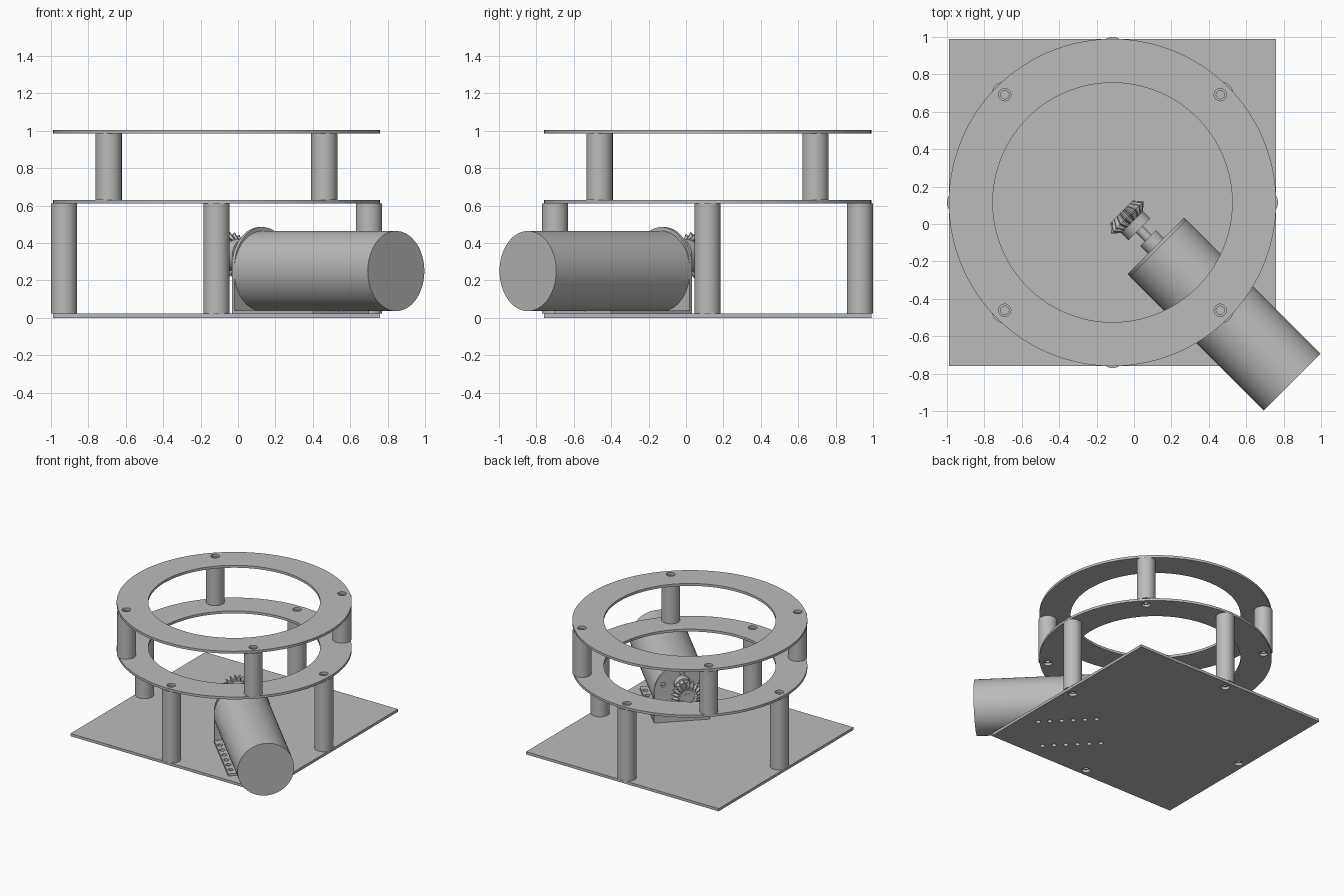
import bpy, bmesh
from math import sin, cos, pi, radians
from mathutils import Matrix, Vector

if "Cube" in bpy.data.objects:
    bpy.data.objects.remove(bpy.data.objects["Cube"])

GREY = bpy.data.materials.new("light grey")
GREY.use_nodes = True
GREY.diffuse_color = (0.5, 0.5, 0.5, 1)
GREY.node_tree.nodes["Principled BSDF"].inputs["Base Color"].default_value = (0.5, 0.5, 0.5, 1)

CX, CY = -0.115, 0.115      # centre of the frame
POST_CIRCLE = 0.815
HOLE, BORE = 0.033, 0.022
SHAFT_Z = 0.335
# Motor frames: axis_frame maps (across, up, along), floor_frame maps (along, across, up)
D = 0.5 ** 0.5
axis_frame = Matrix(((D, 0, D, 0), (D, 0, -D, 0), (0, 1, 0, 0), (0, 0, 0, 1)))
floor_frame = Matrix.Rotation(radians(-45), 4, "Z")


def circle(r, x=0, y=0, n=64):
    return [(x + r * cos(2 * pi * i / n), y + r * sin(2 * pi * i / n)) for i in range(n)]


def rect(x0, x1, y0, y1):
    return [(x0, y0), (x1, y0), (x1, y1), (x0, y1)]


def finish(obj):
    obj.data.materials.clear()
    obj.data.materials.append(GREY)
    bpy.ops.object.select_all(action="DESELECT")
    obj.select_set(True)
    bpy.context.view_layer.objects.active = obj
    bpy.ops.object.shade_smooth_by_angle(angle=radians(30))


def mesh_object(name, bm, matrix):
    bmesh.ops.recalc_face_normals(bm, faces=bm.faces)
    mesh = bpy.data.meshes.new(name)
    bm.to_mesh(mesh)
    bm.free()
    obj = bpy.data.objects.new(name, mesh)
    bpy.context.collection.objects.link(obj)
    obj.matrix_world = matrix
    finish(obj)
    return obj


def plate(name, loops, z0, z1, matrix=Matrix()):
    """Extrude an outline, with any further loops as holes, from z0 to z1."""
    curve = bpy.data.curves.new(name, "CURVE")
    curve.dimensions, curve.fill_mode = "2D", "BOTH"
    curve.extrude = (z1 - z0) / 2
    for loop in loops:
        spline = curve.splines.new("POLY")
        spline.points.add(len(loop) - 1)
        for point, (x, y) in zip(spline.points, loop):
            point.co = (x, y, 0, 1)
        spline.use_cyclic_u = True
    temp = bpy.data.objects.new(name + "_outline", curve)
    bpy.context.collection.objects.link(temp)
    graph = bpy.context.evaluated_depsgraph_get()
    mesh = bpy.data.meshes.new_from_object(temp.evaluated_get(graph))
    bpy.data.objects.remove(temp)
    bm = bmesh.new()
    bm.from_mesh(mesh)
    bpy.data.meshes.remove(mesh)
    bmesh.ops.remove_doubles(bm, verts=bm.verts, dist=1e-5)
    bmesh.ops.translate(bm, verts=bm.verts, vec=Vector((0, 0, (z0 + z1) / 2)))
    return mesh_object(name, bm, matrix)


def loft(name, rings, matrix):
    """Skin a stack of equal-length rings of 3D points and cap both ends."""
    bm = bmesh.new()
    rows = [[bm.verts.new(p) for p in ring] for ring in rings]
    n = len(rows[0])
    for a, b in zip(rows, rows[1:]):
        for i in range(n):
            j = (i + 1) % n
            bm.faces.new((a[i], a[j], b[j], b[i]))
    bm.faces.new(rows[0])
    bm.faces.new(rows[-1])
    return mesh_object(name, bm, matrix)


def post_spots(start):
    return [(CX + POST_CIRCLE * cos(radians(start + 90 * k)),
             CY + POST_CIRCLE * sin(radians(start + 90 * k))) for k in range(4)]


def holes(spots, r=HOLE):
    return [circle(r, x, y, 24) for x, y in spots]


lower, upper = post_spots(0), post_spots(45)

# Base plate with post holes and two rows of bracket screw holes
bracket_spots = [(0.267 + 0.0884 * i, side * 0.182) for side in (-1, 1) for i in range(6)]
base_spots = [(floor_frame @ Vector((s, t, 0))).xy for s, t in bracket_spots]
plate("base_plate", [rect(CX - 0.875, CX + 0.875, CY - 0.875, CY + 0.875)]
      + holes(lower) + holes(base_spots, 0.018), 0, 0.022)

# Two flat rings
ring = [circle(0.875, CX, CY, 128), circle(0.64, CX, CY, 128)]
plate("middle_ring", ring + holes(lower + upper), 0.61, 0.63)
plate("top_ring", ring + holes(upper), 0.985, 1.005)

# Hollow posts
for label, spots, z0, z1 in (("lower_post", lower, 0.022, 0.61), ("upper_post", upper, 0.63, 0.985)):
    for k, (x, y) in enumerate(spots):
        plate(f"{label}_{k + 1}", [circle(0.07, x, y, 48), circle(BORE, x, y, 48)], z0, z1)

# Motor bracket: drilled foot and round-topped face
plate("bracket_foot", [rect(0.165, 0.78, -0.212, 0.212)] + holes(bracket_spots, 0.02),
      0.022, 0.04, floor_frame)
arch = [(0.212 * cos(pi * i / 32), 0.27 + 0.215 * sin(pi * i / 32)) for i in range(33)]
screw_spots = [(0.165 * cos(pi * k / 3 + pi / 6), 0.25 + 0.165 * sin(pi * k / 3 + pi / 6)) for k in range(6)]
plate("bracket_face", [arch + [(-0.212, 0.022), (0.212, 0.022)], circle(0.062, 0, SHAFT_Z)]
      + holes(screw_spots, 0.018), 0.165, 0.185, axis_frame)

# Motor body, boss and offset shaft
plate("motor_body", [circle(0.214, 0, 0.25, 96)], 0.185, 1.195, axis_frame)
plate("motor_boss", [circle(0.06, 0, SHAFT_Z)], 0.106, 0.19, axis_frame)
plate("motor_shaft", [circle(0.025, 0, SHAFT_Z, 32)], -0.08, 0.11, axis_frame)

# Bevel gear: each profile step is (along, root radius, tip radius)
TEETH = 20
profile = [(0.04, 0.03, 0.03), (0.04, 0.083, 0.083), (-0.015, 0.083, 0.083),
           (-0.05, 0.096, 0.124), (-0.093, 0.066, 0.084), (-0.085, 0.05, 0.05),
           (-0.075, 0.05, 0.05), (-0.075, 0.03, 0.03)]
rings = []
for s, root, tip in profile:
    ring_points = []
    for i in range(TEETH * 4):
        r = tip if i % 4 in (1, 2) else root
        a = 2 * pi * (i + (0.2 if i % 4 == 1 else -0.2 if i % 4 == 2 else 0)) / (TEETH * 4)
        ring_points.append((r * cos(a), SHAFT_Z + r * sin(a), s))
    rings.append(ring_points)
loft("bevel_gear", rings, axis_frame)
